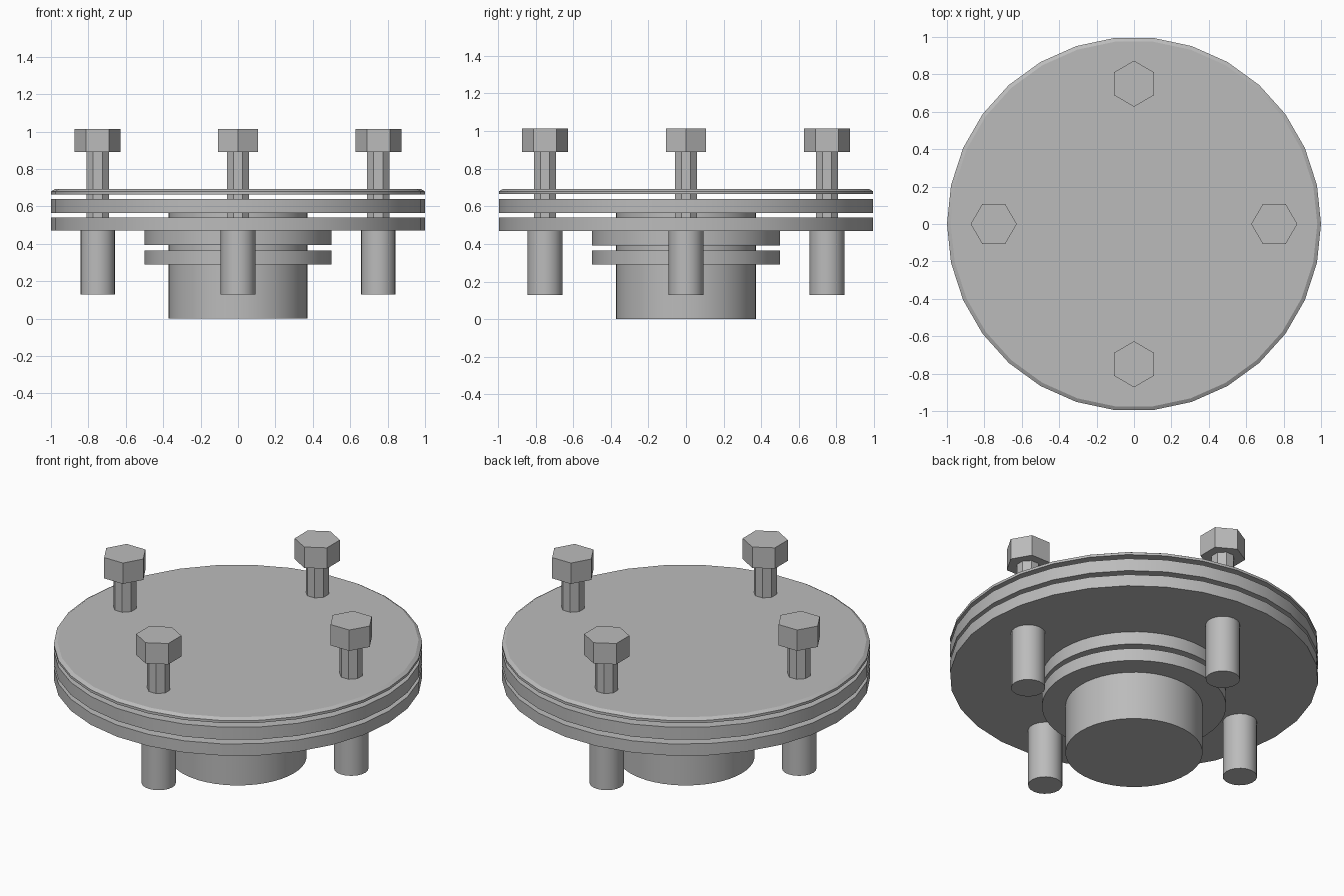
import bpy
from math import pi, cos, sin, radians

cube = bpy.data.objects.get("Cube")
if cube:
    bpy.data.objects.remove(cube)

steel = bpy.data.materials.new("steel_grey")
steel.use_nodes = True
GREY = (0.5, 0.5, 0.5, 1)
steel.diffuse_color = GREY
steel.node_tree.nodes["Principled BSDF"].inputs["Base Color"].default_value = GREY


def turned(name, profile, sides, x=0, y=0, turn=0, smooth=True):
    """Solid of revolution from (radius, height) pairs, capped at both ends."""
    verts, faces = [], []
    for r, z in profile:
        for i in range(sides):
            a = turn + 2 * pi * i / sides
            verts.append((r * cos(a), r * sin(a), z))
    for k in range(len(profile) - 1):
        for i in range(sides):
            j = (i + 1) % sides
            low, high = k * sides, (k + 1) * sides
            faces.append((low + i, low + j, high + j, high + i))
    faces.append(tuple(reversed(range(sides))))
    faces.append(tuple(range(len(verts) - sides, len(verts))))
    mesh = bpy.data.meshes.new(name)
    mesh.from_pydata(verts, [], faces)
    mesh.materials.append(steel)
    obj = bpy.data.objects.new(name, mesh)
    obj.location = (x, y, 0)
    bpy.context.collection.objects.link(obj)
    if smooth:
        bpy.ops.object.select_all(action="DESELECT")
        obj.select_set(True)
        bpy.context.view_layer.objects.active = obj
        bpy.ops.object.shade_smooth_by_angle(angle=radians(30))
    return obj


def rod(name, radius, bottom, top, sides, **kw):
    return turned(name, [(radius, bottom), (radius, top)], sides, **kw)


# Central hub and its two collars
rod("hub", 0.372, 0, 0.565, 48)
rod("lower_collar", 0.5, 0.29, 0.365, 48)
rod("upper_collar", 0.5, 0.393, 0.47, 48)

# Stacked plates, the top one with a bevelled rim
rod("lower_plate", 1, 0.47, 0.54, 30)
rod("middle_plate", 1, 0.565, 0.64, 30)
turned("top_plate", [(1, 0.665), (1, 0.68), (0.98, 0.692)], 30)

# Four bolts with sleeves, each turned to face outwards
for i, side in enumerate(("left", "back", "right", "front")):
    a = i * pi / 2
    at = dict(x=0.75 * cos(a), y=0.75 * sin(a))
    rod(side + "_sleeve", 0.093, 0.128, 0.47, 20, **at)
    rod(side + "_bolt_shank", 0.064, 0.3, 0.9, 8, turn=pi / 8, smooth=False, **at)
    rod(side + "_bolt_head", 0.123, 0.89, 1.015, 6, turn=a, smooth=False, **at)
